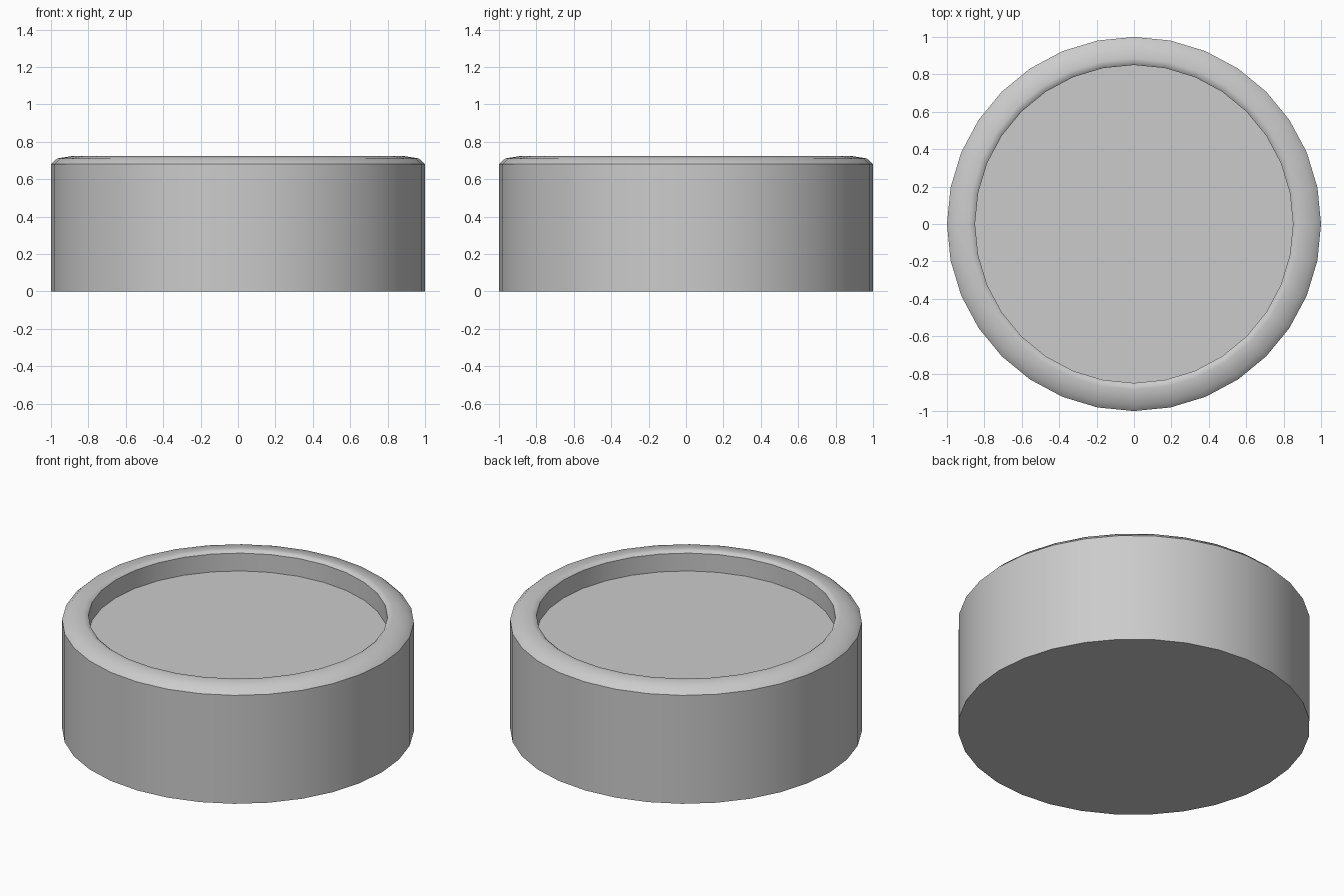
import bpy, bmesh
from math import radians, tau
from mathutils import Matrix

if "Cube" in bpy.data.objects:
    bpy.data.objects.remove(bpy.data.objects["Cube"])

SIDES = 32
# half profile (radius, height): outer wall, rounded rim, recess wall
PROFILE = [(1.0, 0.0), (1.0, 0.68), (0.967, 0.711), (0.885, 0.724),
           (0.865, 0.722), (0.85, 0.71), (0.85, 0.598)]

bm = bmesh.new()

# stacked rings following the profile
rings = []
for r, z in PROFILE:
    ring = bmesh.ops.create_circle(bm, segments=SIDES, radius=r,
                                   matrix=Matrix.Translation((0, 0, z)))
    rings.append(ring["verts"])

# walls between neighbouring rings
for low, high in zip(rings, rings[1:]):
    for i in range(SIDES):
        j = (i + 1) % SIDES
        bm.faces.new((low[i], low[j], high[j], high[i]))

# underside and recessed top
bm.faces.new(rings[0])
bm.faces.new(rings[-1])
bmesh.ops.recalc_face_normals(bm, faces=bm.faces)

mesh = bpy.data.meshes.new("recessed_disc")
bm.to_mesh(mesh)
bm.free()

disc = bpy.data.objects.new("recessed_disc", mesh)
bpy.context.collection.objects.link(disc)
bpy.context.view_layer.objects.active = disc
disc.select_set(True)
bpy.ops.object.shade_smooth_by_angle(angle=radians(36))
